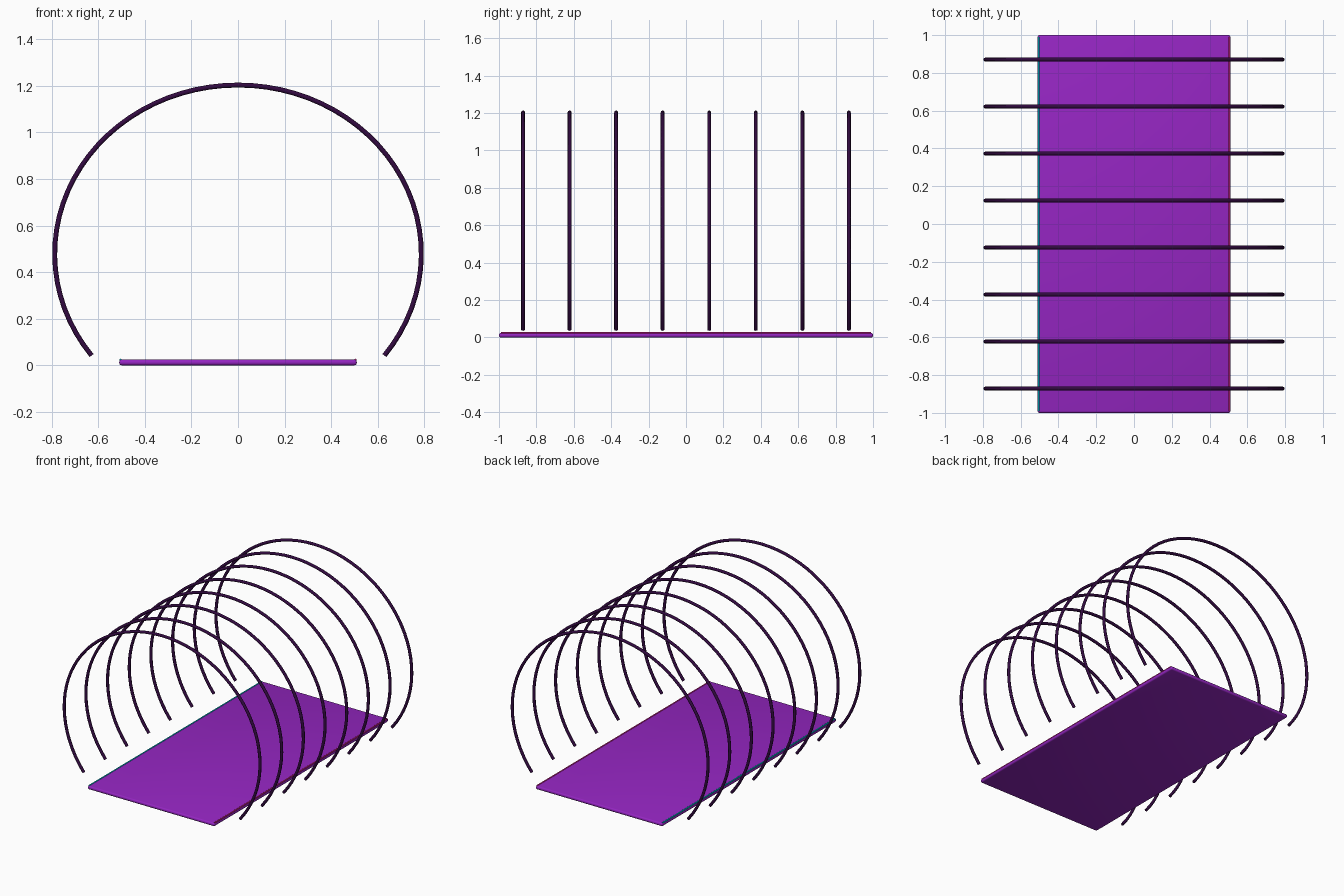
import bpy, math

if "Cube" in bpy.data.objects:
    bpy.data.objects.remove(bpy.data.objects["Cube"])


def material(name, rgb):
    m = bpy.data.materials.new(name)
    m.diffuse_color = (*rgb, 1)
    m.use_nodes = True
    m.node_tree.nodes["Principled BSDF"].inputs["Base Color"].default_value = m.diffuse_color
    return m


purple = material("purple", (0.30, 0.019, 0.54))
dark = material("dark_violet", (0.033, 0.003, 0.053))
cyan = material("cyan", (0.0, 0.70, 0.85))
pink = material("magenta", (1.0, 0.025, 0.40))


def finish(ob, angle):
    bpy.ops.object.select_all(action="DESELECT")
    ob.select_set(True)
    bpy.context.view_layer.objects.active = ob
    bpy.ops.object.convert(target="MESH")
    bpy.ops.object.shade_smooth_by_angle(angle=math.radians(angle))


def tube(name, points, radius, mat):
    """Round capped tube swept along a list of points."""
    curve = bpy.data.curves.new(name, "CURVE")
    curve.dimensions = "3D"
    curve.bevel_depth = radius
    curve.bevel_resolution = 2
    curve.use_fill_caps = True
    spline = curve.splines.new("POLY")
    spline.points.add(len(points) - 1)
    for p, co in zip(spline.points, points):
        p.co = (*co, 1)
    ob = bpy.data.objects.new(name, curve)
    bpy.context.collection.objects.link(ob)
    finish(ob, 50)
    ob = bpy.context.object
    ob.data.materials.clear()
    ob.data.materials.append(mat)


# Floor slab with rounded edges
bpy.ops.mesh.primitive_cube_add(size=1, location=(0, 0, 0.0122))
slab = bpy.context.object
slab.name = "floor_slab"
slab.scale = (1.02, 2.0, 0.0244)
bpy.ops.object.transform_apply(location=False, rotation=False, scale=True)
slab.data.materials.append(purple)
bevel = slab.modifiers.new("rounded_edges", "BEVEL")
bevel.width = 0.01
bevel.segments = 3
finish(slab, 40)

# Thin glowing strip along each long edge of the slab
for name, x, mat in (("left_edge_strip", -0.504, cyan),
                     ("right_edge_strip", 0.504, pink)):
    tube(name, [(x, -0.99, 0.0235), (x, 0.99, 0.0235)], 0.005, mat)

# Eight evenly spaced elliptical ribs arching over the floor
STEPS = 56
for i in range(8):
    y = -0.871 + i * 0.2488
    angles = [math.radians(-37 + 254 * k / STEPS) for k in range(STEPS + 1)]
    path = [(0.787 * math.cos(a), y, 0.478 + 0.725 * math.sin(a)) for a in angles]
    tube(f"arch_rib_{i + 1}", path, 0.0105, dark)
